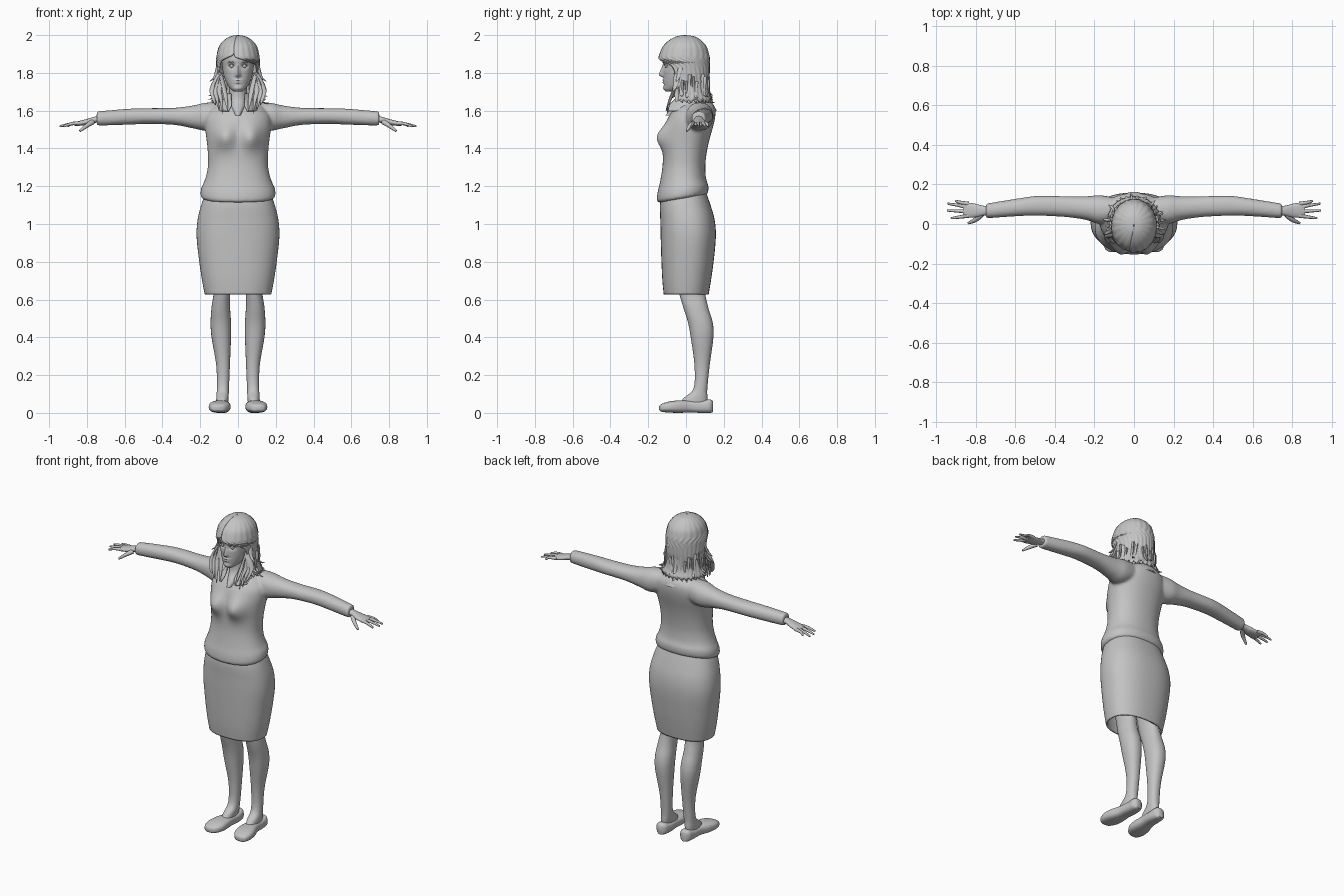
import bpy, bmesh, math, random
from mathutils import Vector

random.seed(4)
if "Cube" in bpy.data.objects:
    bpy.data.objects.remove(bpy.data.objects["Cube"])

grey = bpy.data.materials.new("plain_grey")
grey.use_nodes = True
grey.diffuse_color = (0.55, 0.55, 0.55, 1)
grey.node_tree.nodes["Principled BSDF"].inputs["Base Color"].default_value = grey.diffuse_color


def smooth_rows(rows, steps):
    """Spline through rows of numbers."""
    out = []
    for i in range(len(rows) - 1):
        p = [rows[min(max(i + k, 0), len(rows) - 1)] for k in (-1, 0, 1, 2)]
        for s in range(steps):
            t = s / steps
            out.append([b + 0.5 * t * (c - a + t * (2 * a - 5 * b + 4 * c - d + t * (3 * (b - c) + d - a)))
                        for a, b, c, d in zip(*p)])
    return out + [list(rows[-1])]


def skin(bm, rings, closed=True, caps=(True, True)):
    """Bridge a list of point rings with quads."""
    vs = [[bm.verts.new(p) for p in r] for r in rings]
    n = len(vs[0])
    for lo, hi in zip(vs, vs[1:]):
        for j in range(n if closed else n - 1):
            k = (j + 1) % n
            bm.faces.new((lo[j], lo[k], hi[k], hi[j]))
    if caps[0]:
        bm.faces.new(vs[0])
    if caps[1]:
        bm.faces.new(vs[-1])


def loft(bm, rows, axis="Z", power=2.2, n=40, steps=5, warp=None, side=1, caps=(True, True)):
    """Rounded sections; a row is position, then low and high limits on the two other axes."""
    rings = []
    for t, a0, a1, b0, b1 in smooth_rows(rows, steps):
        ring = []
        for j in range(n):
            c, s = math.cos(math.tau * j / n), math.sin(math.tau * j / n)
            a = (a0 + a1) / 2 + (a1 - a0) / 2 * math.copysign(abs(c) ** (2 / power), c)
            b = (b0 + b1) / 2 + (b1 - b0) / 2 * math.copysign(abs(s) ** (2 / power), s)
            p = Vector({"X": (t, a, b), "Y": (a, t, b), "Z": (a, b, t)}[axis])
            p.x *= side
            ring.append(warp(p) if warp else p)
        rings.append(ring)
    skin(bm, rings, caps=caps)


def tube(bm, pts, r0, r1, flat=1.0, n=8):
    """Tapered strand along a smooth path."""
    path = [Vector(p) for p in smooth_rows(pts, 4)]
    rings = []
    for i, p in enumerate(path):
        d = path[min(i + 1, len(path) - 1)] - path[max(i - 1, 0)]
        q = d.to_track_quat("Z", "Y")
        r = r0 + (r1 - r0) * (i / (len(path) - 1)) ** 1.5
        rings.append([p + q @ Vector((r * math.cos(math.tau * j / n), r * flat * math.sin(math.tau * j / n), 0))
                      for j in range(n)])
    skin(bm, rings)


def shell(bm, rows, n=64, ragged=0.0):
    """Wrap open at the front; a row is z, half width, front, back, opening angles."""
    rings = []
    levels = smooth_rows(rows, 4)
    for i, (z, rx, y0, y1, a0, a1) in enumerate(levels):
        ring = []
        for j in range(n + 1):
            a = math.radians(a1 + (360 + a0 - a1) * j / n)
            groove = 1 + 0.012 * math.sin(j * 1.3) * (ragged > 0)
            drop = ragged * (j % 5) / 4 if i == len(levels) - 1 else 0
            ring.append((rx * groove * math.sin(a), (y0 + y1) / 2 - (y1 - y0) / 2 * groove * math.cos(a), z - drop))
        rings.append(ring)
    skin(bm, rings, closed=False, caps=(False, False))


def finish(name, bm, mirror=False, thick=0, voxel=0):
    bmesh.ops.recalc_face_normals(bm, faces=bm.faces[:])
    me = bpy.data.meshes.new(name)
    bm.to_mesh(me)
    bm.free()
    ob = bpy.data.objects.new(name, me)
    bpy.context.collection.objects.link(ob)
    me.materials.append(grey)
    bpy.ops.object.select_all(action="DESELECT")
    ob.select_set(True)
    bpy.context.view_layer.objects.active = ob
    bpy.ops.object.shade_smooth_by_angle(angle=math.radians(50))
    if mirror:
        ob.modifiers.new("mirror", "MIRROR")
    if thick:
        m = ob.modifiers.new("thickness", "SOLIDIFY")
        m.thickness, m.offset = thick, -1
    if voxel:
        m = ob.modifiers.new("blend", "REMESH")
        m.mode, m.voxel_size, m.use_smooth_shade = "VOXEL", voxel, True
        m = ob.modifiers.new("soften", "SMOOTH")
        m.factor, m.iterations = 0.5, 6


def bump(u, v):
    return math.exp(-u * u - v * v)


# Sweater: torso and sleeves blended into one surface
def torso_shape(p):
    if p.y < 0:
        p.y -= 0.05 * bump((abs(p.x) - 0.07) / 0.055, (p.z - 1.46) / 0.065)
    p.z += min(max((1.25 - p.z) / 0.1, 0), 1) * 0.17 * (p.y + 0.15)
    return p


bm = bmesh.new()
loft(bm, [(z, -w, w, y0, y1) for z, w, y0, y1 in [
    (1.112, .186, -.145, .11), (1.128, .198, -.154, .118), (1.17, .195, -.15, .118), (1.22, .178, -.138, .108),
    (1.3, .16, -.125, .102), (1.38, .16, -.12, .11), (1.45, .167, -.115, .125), (1.52, .176, -.105, .145),
    (1.57, .172, -.09, .155), (1.61, .145, -.06, .155), (1.64, .1, -.03, .14), (1.665, .055, -.01, .11)]],
    n=56, warp=torso_shape)
for side in (1, -1):
    loft(bm, [(.08, .02, .13, 1.52, 1.645), (.17, .0, .145, 1.495, 1.642), (.24, .02, .14, 1.507, 1.627),
              (.34, .035, .14, 1.525, 1.615), (.48, .042, .143, 1.53, 1.613), (.58, .04, .13, 1.526, 1.61),
              (.73, .03, .106, 1.521, 1.597), (.748, .032, .104, 1.524, 1.594)], "X", side=side)
finish("sweater", bm, voxel=0.008)

# Skirt
bm = bmesh.new()
loft(bm, [(z, -w, w, y0, y1) for z, w, y0, y1 in [
    (.628, .176, -.118, .12), (.7, .19, -.125, .132), (.8, .205, -.13, .146), (.93, .219, -.134, .158),
    (1.02, .214, -.136, .152), (1.1, .195, -.138, .13), (1.17, .17, -.128, .105)]],
    power=2.35, n=56, caps=(False, True))
finish("skirt", bm, thick=0.01)

# Legs and shoes
bm = bmesh.new()
loft(bm, [(.03, .055, .115, -.055, .11), (.08, .05, .115, -.01, .113), (.13, .048, .112, .04, .113),
          (.25, .043, .115, .045, .125), (.4, .037, .14, .025, .145), (.48, .037, .145, .01, .141),
          (.56, .042, .14, -.015, .117), (.65, .04, .13, -.04, .1), (.8, .03, .15, -.07, .1)])
finish("leg", bm, mirror=True)
bm = bmesh.new()
loft(bm, [(-.142, .095, .118, .015, .035), (-.13, .066, .143, .006, .047), (-.09, .043, .155, .002, .06),
          (-.04, .04, .148, .0, .066), (.02, .044, .128, .002, .066), (.08, .042, .122, .0, .065),
          (.125, .048, .118, .0, .072), (.143, .064, .102, .004, .062)], "Y", power=2.7)
finish("shoe", bm, mirror=True)

# Hands
bm = bmesh.new()
loft(bm, [(.7, .045, .092, 1.54, 1.58), (.76, .043, .092, 1.535, 1.568), (.8, .034, .102, 1.525, 1.556),
          (.84, .032, .108, 1.52, 1.546), (.865, .036, .108, 1.52, 1.539)], "X", n=24)
for y, tip, spread in [(.042, .925, -.013), (.062, .944, .006), (.083, .942, .02), (.102, .902, .015)]:
    tube(bm, [(.835, y, 1.534), (.88, y + spread * .5, 1.531), (tip, y + spread, 1.517)], .0105, .005)
tube(bm, [(.77, .05, 1.54), (.8, .022, 1.521), (.838, .004, 1.492)], .015, .006)
finish("hand", bm, mirror=True)


# Head with sculpted nose, eye sockets, lips and chin
def face_shape(p):
    if p.y < -0.03:
        ax = abs(p.x)
        p.y += 0.013 * bump((ax - .033) / .02, (p.z - 1.838) / .014)
        width = .009 + .3 * max(1.84 - p.z, 0) * .2
        ridge = max(0, 1 - abs(p.z - 1.788) / (.06 if p.z > 1.788 else .014))
        p.y -= 0.026 * ridge * math.exp(-(p.x / width) ** 2)
        p.y -= 0.007 * (bump(p.x / .022, (p.z - 1.762) / .005) + bump(p.x / .019, (p.z - 1.749) / .005))
        p.y -= 0.006 * bump(p.x / .025, (p.z - 1.718) / .012)
    return p


bm = bmesh.new()
loft(bm, [(z, -w, w, y0, y1) for z, w, y0, y1 in [
    (1.702, .022, -.107, -.05), (1.715, .04, -.114, -.01), (1.74, .058, -.117, .03), (1.78, .074, -.119, .065),
    (1.83, .083, -.121, .09), (1.88, .085, -.124, .095), (1.93, .078, -.105, .085), (1.97, .045, -.06, .05)]],
    n=88, steps=9, warp=face_shape)
finish("head", bm)
bm = bmesh.new()
for p, r in [((.033, -.1, 1.837), .0125)]:
    bmesh.ops.create_uvsphere(bm, u_segments=16, v_segments=10, radius=r)
    bmesh.ops.translate(bm, verts=bm.verts[:], vec=p)
finish("eye", bm, mirror=True)
bm = bmesh.new()
tube(bm, [(.016, -.114, 1.852), (.035, -.117, 1.859), (.056, -.102, 1.853)], .003, .002)
tube(bm, [(.02, -.109, 1.84), (.034, -.113, 1.846), (.05, -.1, 1.839)], .0025, .002)
finish("brow_and_eyelid", bm, mirror=True)

# Neck and shirt collar
bm = bmesh.new()
loft(bm, [(1.575, -.02, .02, -.108, .06), (1.61, -.04, .04, -.082, .085), (1.65, -.05, .05, -.052, .085),
          (1.7, -.047, .047, -.045, .07), (1.78, -.05, .05, -.05, .07)])
finish("neck", bm)
bm = bmesh.new()
shell(bm, [(1.69, .062, -.05, .098, -38, 38), (1.665, .075, -.068, .115, -30, 30),
           (1.635, .096, -.094, .142, -21, 21), (1.6, .112, -.12, .163, -27, 27)])
finish("collar", bm, thick=0.007)

# Hair: swept fringe cap falling to the shoulders
bm = bmesh.new()
shell(bm, [(2.0, .004, -.012, -.004, -12, -12), (1.993, .04, -.05, .045, -12, -12),
           (1.972, .075, -.09, .08, -12, -12), (1.94, .1, -.122, .108, -12, -12),
           (1.9, .111, -.14, .121, -13, -11), (1.88, .114, -.145, .125, -32, -4), (1.862, .115, -.143, .126, -52, 25),
           (1.84, .115, -.137, .126, -60, 55), (1.79, .115, -.125, .124, -66, 64), (1.74, .118, -.112, .118, -68, 68),
           (1.69, .126, -.105, .126, -66, 66), (1.66, .134, -.105, .14, -62, 62)], n=96, ragged=0.02)
finish("hair_cap", bm, thick=0.008)

# Loose hair ends flicking outward
bm = bmesh.new()
for i in range(26):
    a = math.radians(62 + 236 * i / 25)
    out = Vector((math.sin(a), -math.cos(a), 0))
    swing = Vector((out.y, -out.x, 0)) * random.uniform(-.03, .03)
    top, end = random.uniform(1.75, 1.8), random.uniform(1.625, 1.68)
    pts = [out * .112 + Vector((0, 0, top)), out * .116 + swing * .4 + Vector((0, 0, end + .05)),
           out * .128 + swing * .8 + Vector((0, 0, end + .012)), out * random.uniform(.142, .16) + swing + Vector((0, 0, end))]
    tube(bm, [tuple(p) for p in pts], .017, .002, .5)
for side in (1, -1):
    # Side flicks and the strands resting on the chest
    for z in (1.76, 1.72):
        tube(bm, [(side * .105, -.03, z + .07), (side * .122, -.04, z + .02), (side * .15, -.05, z - .005)], .016, .002, .6)
    for x, z in [(.062, 1.6), (.088, 1.585), (.108, 1.6), (.125, 1.63)]:
        tube(bm, [(side * .096, -.045, 1.8), (side * (x + .012), -.06, 1.72),
                  (side * x, -.088, 1.65), (side * (x - .008), -.122 + x * .25, z)], .018, .002, .6)
finish("hair_locks", bm)
